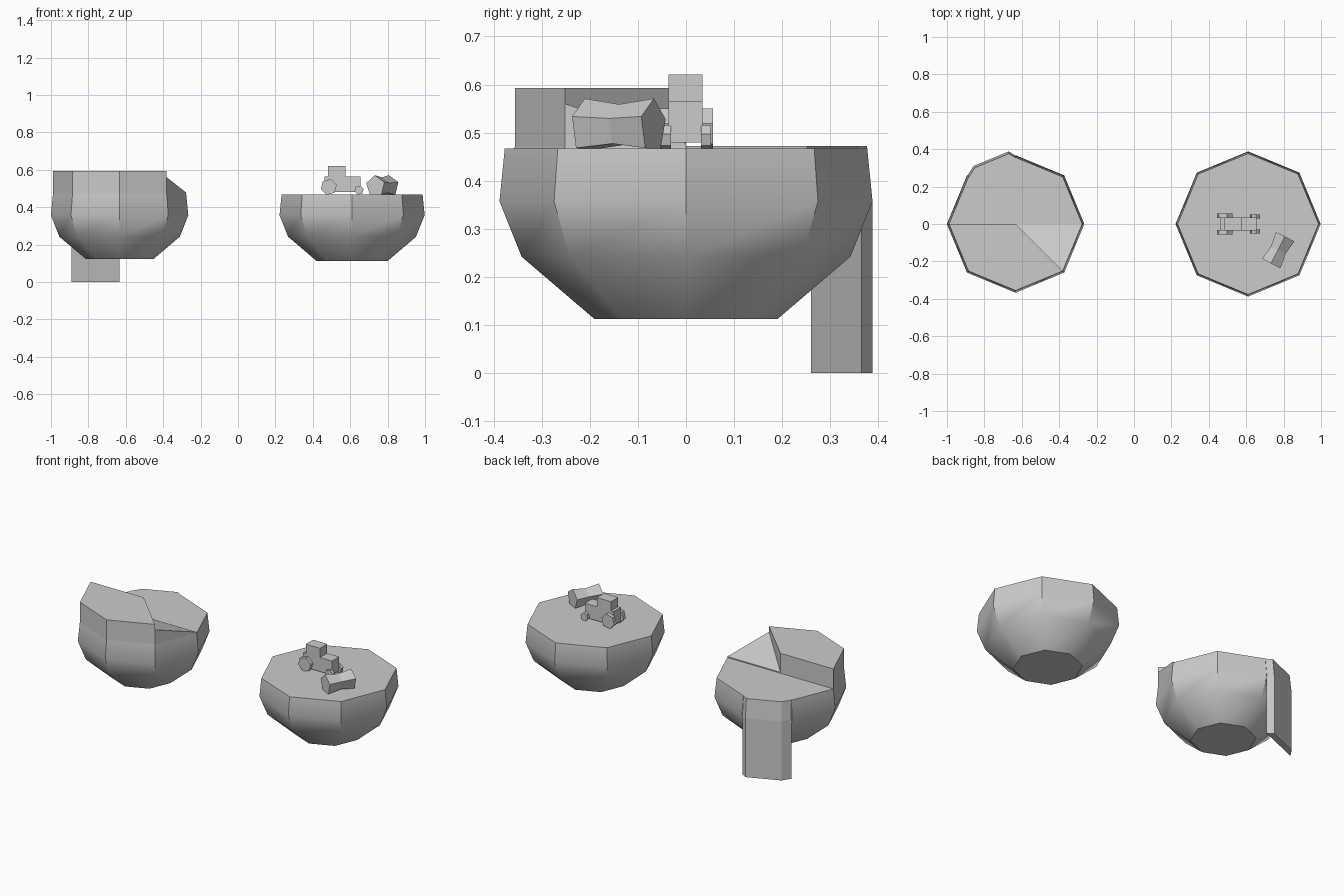
import bpy, bmesh
from math import cos, sin, pi, radians
from mathutils import Matrix, Vector

if "Cube" in bpy.data.objects:
    bpy.data.objects.remove(bpy.data.objects["Cube"])


def make(name, rings, smooth=None):
    """Loft a closed solid through rings holding the same number of points."""
    bm = bmesh.new()
    loops = [[bm.verts.new(p) for p in r] for r in rings]
    n = len(loops[0])
    for a, b in zip(loops, loops[1:]):
        for i in range(n):
            j = (i + 1) % n
            bm.faces.new((a[i], a[j], b[j], b[i]))
    bm.faces.new(loops[0][::-1])
    bm.faces.new(loops[-1])
    bmesh.ops.recalc_face_normals(bm, faces=bm.faces)
    me = bpy.data.meshes.new(name)
    bm.to_mesh(me)
    bm.free()
    ob = bpy.data.objects.new(name, me)
    bpy.context.collection.objects.link(ob)
    if smooth:
        bpy.ops.object.select_all(action='DESELECT')
        ob.select_set(True)
        bpy.context.view_layer.objects.active = ob
        bpy.ops.object.shade_smooth_by_angle(angle=radians(smooth))
    return ob


def corner(cx, r, deg, z):
    a = radians(deg)
    return (cx + r * cos(a), r * sin(a), z)


def octagon(cx, r, z):
    return [corner(cx, r, 45 * i, z) for i in range(8)]


def box(name, x0, x1, y0, y1, z0, z1):
    base = [(x0, y0), (x1, y0), (x1, y1), (x0, y1)]
    return make(name, [[(x, y, z) for x, y in base] for z in (z0, z1)])


def wheel(name, x, z, r, y0, y1, turn):
    return make(name, [[(x + r * cos(turn + i * pi / 3), y, z + r * sin(turn + i * pi / 3))
                        for i in range(6)] for y in (y0, y1)])


# Floating islands
RX, LX = 0.61, -0.633
make("right_island", [octagon(RX, r, z) for r, z in
     [(0.19, 0.112), (0.342, 0.242), (0.388, 0.357), (0.377, 0.467)]], 40)
make("left_island", [octagon(LX, r, z) for r, z in
     [(0.18, 0.122), (0.322, 0.242), (0.3675, 0.357), (0.356, 0.472)]], 40)

# Raised terrace on the front of the left island
make("terrace", [[(LX, 0, z)] + [corner(LX, 0.356, a, z) for a in (180, 225, 270, 315)]
                 for z in (0.465, 0.593)])

# Ramp climbing towards the terrace
make("ramp", [
    [(LX, 0, 0.465), corner(LX, 0.356, 315, 0.465), corner(LX, 0.356, 0, 0.465)],
    [(LX, 0, 0.478), corner(LX, 0.356, 315, 0.56), corner(LX, 0.356, 0, 0.478)]])

# Waterfall hanging off the back left edge
outline = [(-0.633, 0.365), (-0.67, 0.388), (-0.858, 0.31), (-0.89, 0.26)]
make("waterfall", [[(LX + (x - LX) * s, y * s, z) for x, y in outline]
                   for z, s in ((0, 1), (0.357, 1), (0.472, 0.97))])

# Tractor
box("tractor_body", 0.463, 0.655, -0.036, 0.034, 0.48, 0.565)
box("tractor_cab", 0.48, 0.575, -0.036, 0.034, 0.56, 0.621)
for side, (a, b) in (("left", (0.033, 0.056)), ("right", (-0.056, -0.033))):
    wheel(f"rear_wheel_{side}", 0.485, 0.508, 0.044, a, b, radians(15))
    a, b = a * 0.93, b * 0.93
    wheel(f"front_wheel_{side}", 0.647, 0.491, 0.025, a, b, radians(15))

# Waisted five-sided hay bale
axis = Vector((0.46, 0.89, 0)).normalized()
side = Vector((axis.y, -axis.x, 0))
mid = Vector((0.772, -0.14, 0.513))
make("hay_bale", [[mid + axis * d
                   + side * (r * cos(radians(93 + 72 * i)))
                   + Vector((0, 0, r * sin(radians(93 + 72 * i)))) for i in range(5)]
                  for d, r in ((-0.081, 0.058), (0, 0.046), (0.081, 0.058))])
